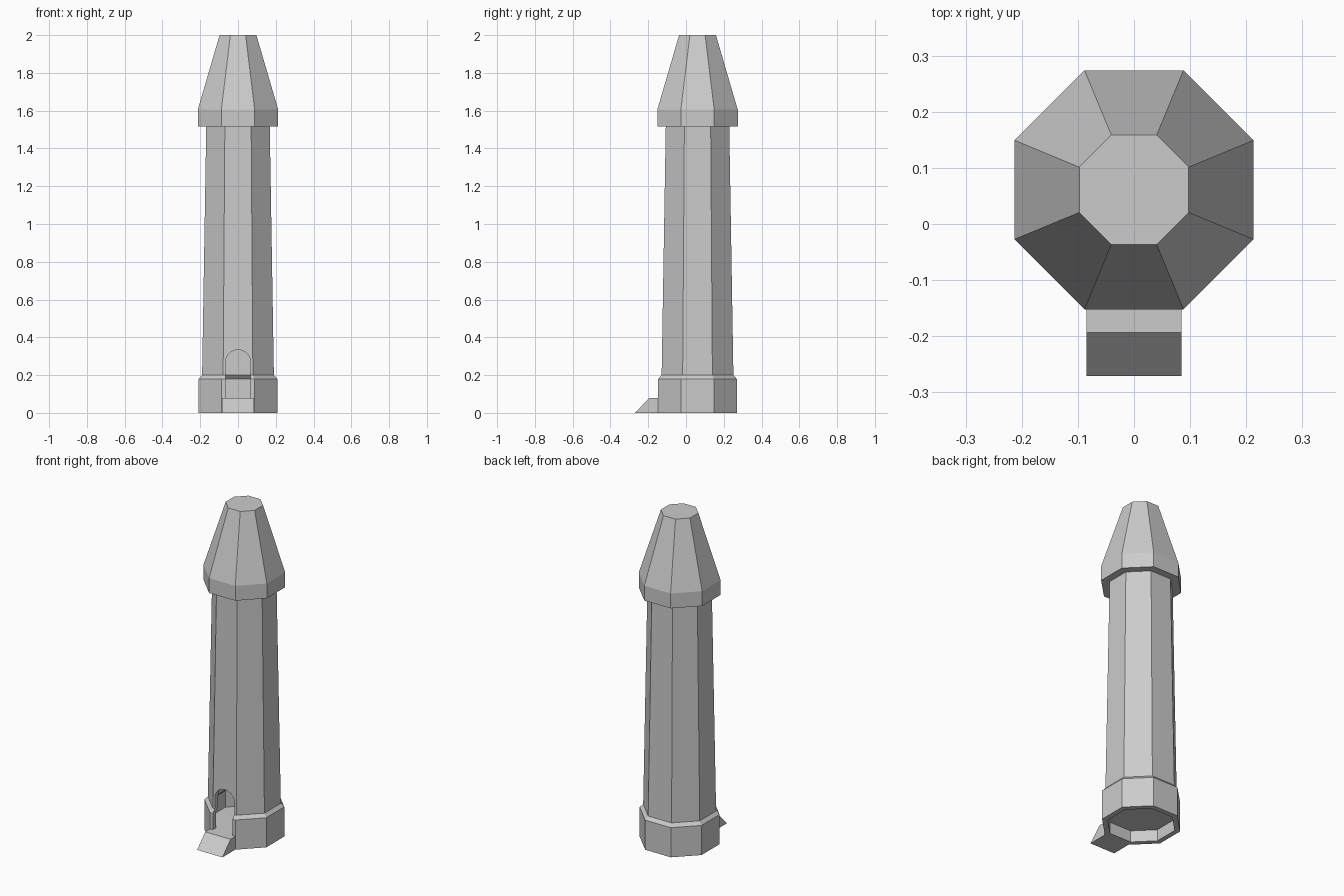
import bpy, bmesh, math
from mathutils import Vector

cube = bpy.data.objects.get("Cube")
if cube:
    bpy.data.objects.remove(cube, do_unlink=True)

CENTRE_Y = 0.061
SIDES = 8
WALL = 0.03

stone = bpy.data.materials.new("pale grey stone")
stone.use_nodes = True
grey = (0.6, 0.6, 0.6, 1)
stone.diffuse_color = grey
stone.node_tree.nodes["Principled BSDF"].inputs["Base Color"].default_value = grey


def finish(name, bm):
    bmesh.ops.recalc_face_normals(bm, faces=bm.faces)
    mesh = bpy.data.meshes.new(name)
    bm.to_mesh(mesh)
    bm.free()
    mesh.materials.append(stone)
    obj = bpy.data.objects.new(name, mesh)
    bpy.context.collection.objects.link(obj)
    return obj


def octagon(bm, apothem, z):
    r = apothem / math.cos(math.pi / SIDES)
    angles = [(i + 0.5) * 2 * math.pi / SIDES for i in range(SIDES)]
    return [bm.verts.new((r * math.cos(a), CENTRE_Y + r * math.sin(a), z)) for a in angles]


def loft(name, profile, closed=False):
    """Stack octagons; closed joins last to first, otherwise both ends are capped."""
    bm = bmesh.new()
    rings = [octagon(bm, a, z) for a, z in profile]
    pairs = list(zip(rings, rings[1:]))
    if closed:
        pairs.append((rings[-1], rings[0]))
    else:
        bm.faces.new(rings[0])
        bm.faces.new(rings[-1])
    for low, high in pairs:
        for i in range(SIDES):
            j = (i + 1) % SIDES
            bm.faces.new((low[i], low[j], high[j], high[i]))
    return finish(name, bm)


def prism(name, outline, offset):
    bm = bmesh.new()
    face = bm.faces.new([bm.verts.new(p) for p in outline])
    moved = bmesh.ops.extrude_face_region(bm, geom=[face])["geom"]
    verts = [v for v in moved if isinstance(v, bmesh.types.BMVert)]
    bmesh.ops.translate(bm, verts=verts, vec=Vector(offset))
    return finish(name, bm)


# Hollow shaft with a wider plinth
outer = [(0.208, 0), (0.208, 0.18), (0.19, 0.2), (0.168, 1.52)]
inner = [(a - WALL, z) for a, z in reversed(outer)]
shaft = loft("tower_shaft", outer + inner, closed=True)

# Arched doorway cut through the front wall
half, sill, spring = 0.066, 0.08, 0.268
arch = [(-half, -0.3, sill), (half, -0.3, sill)]
arch += [(half * math.cos(math.pi * i / 10), -0.3, spring + half * math.sin(math.pi * i / 10))
         for i in range(11)]
cutter = prism("doorway_cutter", arch, (0, 0.3, 0))
cutter.hide_render = True
cut = shaft.modifiers.new("doorway", 'BOOLEAN')
cut.operation = 'DIFFERENCE'
cut.solver = 'EXACT'
cut.object = cutter
bpy.context.view_layer.objects.active = shaft
shaft.select_set(True)
bpy.ops.object.modifier_apply(modifier=cut.name)
bpy.data.objects.remove(cutter, do_unlink=True)

# Floor inside the plinth
loft("floor", [(0.18, 0.07), (0.18, 0.08)])

# Roof with a short vertical eave and a flat top
loft("roof", [(0.213, 1.515), (0.213, 1.605), (0.0975, 2.0)])

# Entrance ramp
ramp = [(-0.085, -0.271, 0), (-0.085, -0.193, 0.08), (-0.085, -0.14, 0.08), (-0.085, -0.14, 0)]
prism("entrance_ramp", ramp, (0.17, 0, 0))
